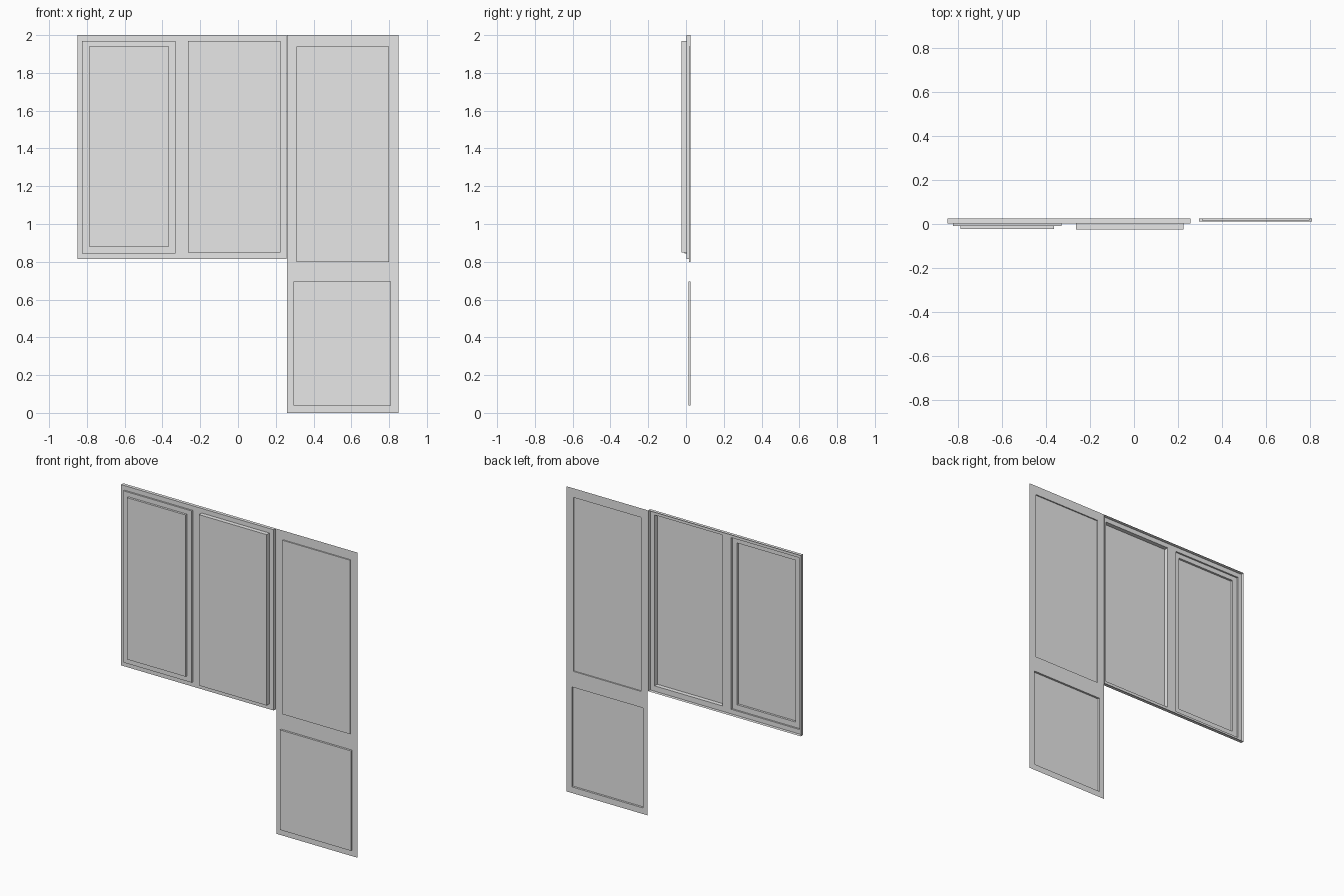
import bpy
import bmesh

cube = bpy.data.objects.get("Cube")
if cube:
    bpy.data.objects.remove(cube, do_unlink=True)

grey = bpy.data.materials.new("plain grey")
grey.use_nodes = True
grey.diffuse_color = (0.8, 0.8, 0.8, 1)
grey.node_tree.nodes["Principled BSDF"].inputs["Base Color"].default_value = (0.8, 0.8, 0.8, 1)


def add_sheet(bm, rect, y, holes=()):
    """Flat front-facing sheet with rectangular openings; rect = x0, x1, z0, z1."""
    rects = [rect, *holes]
    xs = sorted({v for r in rects for v in r[:2]})
    zs = sorted({v for r in rects for v in r[2:]})
    for x0, x1 in zip(xs, xs[1:]):
        for z0, z1 in zip(zs, zs[1:]):
            cx, cz = (x0 + x1) / 2, (z0 + z1) / 2
            if any(h[0] < cx < h[1] and h[2] < cz < h[3] for h in holes):
                continue
            corners = [(x0, z0), (x1, z0), (x1, z1), (x0, z1)]
            bm.faces.new([bm.verts.new((x, y, z)) for x, z in corners])


def add_walls(bm, rect, back, front):
    """Four outward-facing side walls around a rectangle."""
    x0, x1, z0, z1 = rect
    corners = [(x0, z0), (x1, z0), (x1, z1), (x0, z1)]
    for a, b in zip(corners, corners[1:] + corners[:1]):
        quad = [(*a, back), (*b, back), (*b, front), (*a, front)]
        bm.faces.new([bm.verts.new((x, y, z)) for x, z, y in quad])


def pressed_part(name, steps, holes=()):
    """Open-backed part made of nested raised steps: (rect, back y, front y)."""
    bm = bmesh.new()
    for i, (rect, back, front) in enumerate(steps):
        inner = [steps[i + 1][0]] if i + 1 < len(steps) else holes
        if back != front:
            add_walls(bm, rect, back, front)
        add_sheet(bm, rect, front, inner)
    bmesh.ops.remove_doubles(bm, verts=bm.verts, dist=0.0001)
    mesh = bpy.data.meshes.new(name)
    bm.to_mesh(mesh)
    bm.free()
    mesh.materials.append(grey)
    obj = bpy.data.objects.new(name, mesh)
    bpy.context.collection.objects.link(obj)


BACK, FACE, FRONT = 0.025, 0.003, -0.025

# Window: open-backed frame with a stepped sash and a deep sash
stepped = (-0.825, -0.33, 0.845, 1.97)
stepped_pane = (-0.79, -0.365, 0.88, 1.94)
deep = (-0.265, 0.225, 0.85, 1.97)
pressed_part("window_frame", [((-0.85, 0.257, 0.815, 2.0), BACK, FACE)], [stepped, deep])
pressed_part("stepped_sash", [(stepped, FACE, -0.008), (stepped_pane, -0.008, -0.022)])
pressed_part("deep_sash", [(deep, FACE, FRONT)])

# Door: thin sheet with two shallow raised panels
upper = (0.31, 0.80, 0.80, 1.94)
lower = (0.295, 0.81, 0.04, 0.695)
pressed_part("door_sheet", [((0.26, 0.85, 0.0, 2.0), BACK, BACK)], [upper, lower])
pressed_part("upper_door_panel", [(upper, BACK, 0.017)])
pressed_part("lower_door_panel", [(lower, BACK, 0.012)])
